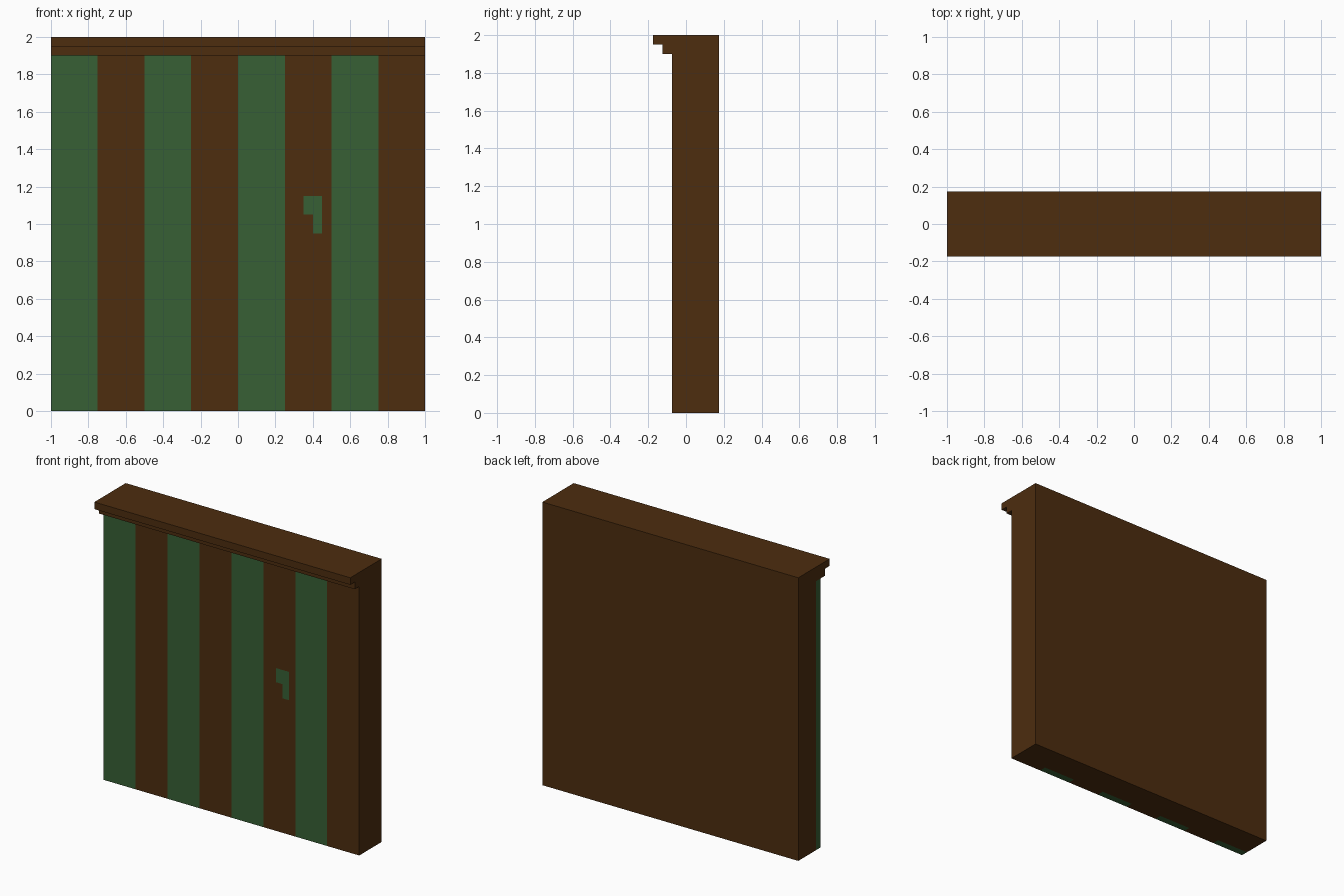
import bpy
import bmesh

cube = bpy.data.objects.get("Cube")
if cube:
    bpy.data.objects.remove(cube, do_unlink=True)


def make_material(name, rgb):
    mat = bpy.data.materials.new(name)
    mat.use_nodes = True
    colour = (*rgb, 1.0)
    mat.diffuse_color = colour
    bsdf = next(n for n in mat.node_tree.nodes if n.type == 'BSDF_PRINCIPLED')
    bsdf.inputs["Base Color"].default_value = colour
    return mat


brown = make_material("dark brown wood", (0.074, 0.026, 0.0047))
green = make_material("painted green", (0.039, 0.116, 0.035))

FRONT, BACK = -0.075, 0.175    # wall faces
PLANK_BACK = FRONT + 0.05      # depth of the coloured planks
PLANK_TOP = 1.9                # underside of the cornice
PLANK_WIDTH = 0.25
EPS = 1e-4


def cut(bm, faces, point, normal):
    """Slice the given faces along a plane."""
    geom = set(faces)
    for f in faces:
        geom.update(f.edges)
        geom.update(f.verts)
    bmesh.ops.bisect_plane(bm, geom=list(geom), dist=1e-5,
                           plane_co=point, plane_no=normal)


def is_door_plank(f):
    """Front of the brown plank that carries the latch."""
    c = f.calc_center_median()
    return abs(c.y - FRONT) < EPS and 0.25 < c.x < 0.5 and c.z < PLANK_TOP


# Wall with stepped cornice: side profile (y, z) swept along x
profile = [(BACK, 0), (BACK, 2), (-0.175, 2), (-0.175, 1.95),
           (-0.125, 1.95), (-0.125, PLANK_TOP), (FRONT, PLANK_TOP), (FRONT, 0)]
bm = bmesh.new()
end = bm.faces.new([bm.verts.new((-1, y, z)) for y, z in profile])
sweep = bmesh.ops.extrude_face_region(bm, geom=[end], use_keep_orig=True)
bmesh.ops.translate(bm, vec=(2, 0, 0),
                    verts=[v for v in sweep["geom"] if isinstance(v, bmesh.types.BMVert)])
bmesh.ops.recalc_face_normals(bm, faces=bm.faces)

# Plank divisions
cut(bm, bm.faces[:], (0, 0, PLANK_TOP), (0, 0, 1))
cut(bm, bm.faces[:], (0, PLANK_BACK, 0), (0, 1, 0))
for i in range(1, 8):
    cut(bm, bm.faces[:], (-1 + i * PLANK_WIDTH, 0, 0), (1, 0, 0))

# Latch outline, cut only into its own plank
for x in (0.35, 0.40, 0.45):
    cut(bm, [f for f in bm.faces if is_door_plank(f)], (x, 0, 0), (1, 0, 0))
for z in (0.95, 1.05, 1.15):
    cut(bm, [f for f in bm.faces if is_door_plank(f)], (0, 0, z), (0, 0, 1))

# Colour every other plank green, plus the hooked latch
for f in bm.faces:
    c = f.calc_center_median()
    plank = c.y < PLANK_BACK - EPS and c.z < PLANK_TOP - EPS
    stripe = int((min(c.x, 0.999) + 1) / PLANK_WIDTH) % 2 == 0
    latch = is_door_plank(f) and (
        (0.35 < c.x < 0.45 and 1.05 < c.z < 1.15)
        or (0.40 < c.x < 0.45 and 0.95 < c.z < 1.05))
    f.material_index = 1 if (plank and stripe) or latch else 0

mesh = bpy.data.meshes.new("striped_wall")
bm.to_mesh(mesh)
bm.free()
mesh.materials.append(brown)
mesh.materials.append(green)
wall = bpy.data.objects.new("striped_wall", mesh)
bpy.context.collection.objects.link(wall)
